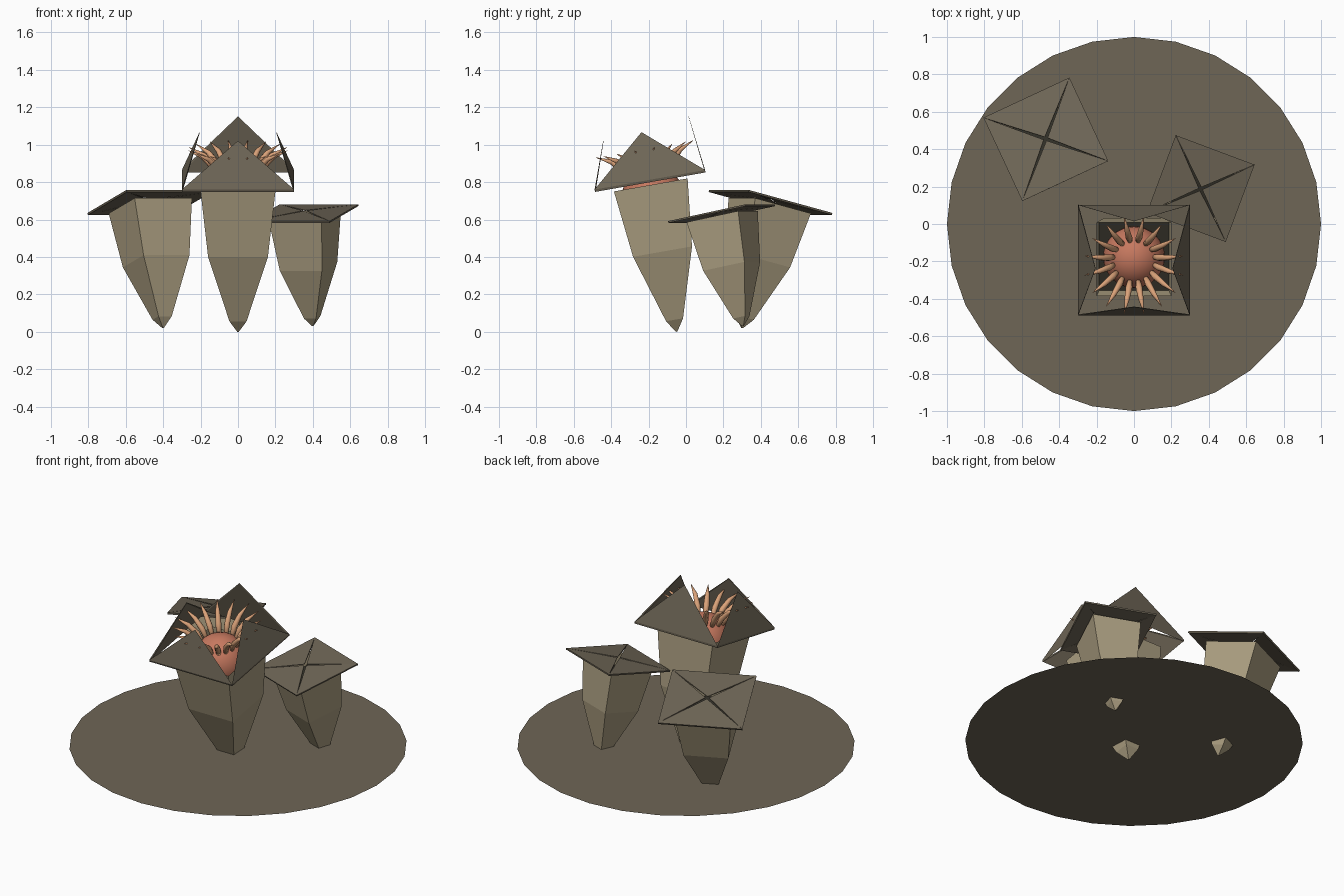
import bpy, bmesh, math
from mathutils import Matrix, Vector

cube = bpy.data.objects.get("Cube")
if cube:
    bpy.data.objects.remove(cube)


def material(name, colour):
    mat = bpy.data.materials.new(name)
    mat.use_nodes = True
    mat.diffuse_color = (*colour, 1)
    mat.node_tree.nodes["Principled BSDF"].inputs["Base Color"].default_value = (*colour, 1)
    return mat


SHELL = material("pale_shell", (0.41, 0.345, 0.22))
PLATE = material("grey_brown_plate", (0.157, 0.133, 0.094))
DARK = material("dark_hollow", (0.03, 0.028, 0.02))
FLESH = material("salmon_flesh", (0.57, 0.19, 0.115))
SPINE = material("tan_spine", (0.7, 0.36, 0.19))


def finish(bm, name, matrix, *mats, smooth=False):
    bmesh.ops.recalc_face_normals(bm, faces=bm.faces)
    mesh = bpy.data.meshes.new(name)
    bm.to_mesh(mesh)
    bm.free()
    for mat in mats:
        mesh.materials.append(mat)
    if smooth:
        mesh.shade_smooth()
    obj = bpy.data.objects.new(name, mesh)
    obj.matrix_world = matrix
    bpy.context.collection.objects.link(obj)


def loft(bm, rings, top_slot=0):
    """Skin a list of equal point rings and cap both ends."""
    loops = [[bm.verts.new(p) for p in ring] for ring in rings]
    n = len(loops[0])
    for a, b in zip(loops, loops[1:]):
        for i in range(n):
            j = (i + 1) % n
            bm.faces.new((a[i], a[j], b[j], b[i]))
    bm.faces.new(loops[0][::-1])
    bm.faces.new(loops[-1]).material_index = top_slot


def square(r, z):
    return [(x * r, y * r, z) for x, y in ((-1, -1), (1, -1), (1, 1), (-1, 1))]


def pod(side, frame):
    # four-sided tapering shell with a sunken dark floor
    bm = bmesh.new()
    profile = [(0.004, 0), (0.046, 0.065), (0.16, 0.435), (0.2, 0.797), (0.187, 0.7)]
    loft(bm, [square(r, z) for r, z in profile], top_slot=1)
    finish(bm, side + "_pod", frame, SHELL, DARK)


def petals(side, frame, angles, lengths):
    # thin triangular flaps with a low lip, hinged on the sides of a square
    half, hinge = 0.3, 0.825
    lip = Vector((0, 0.003, -0.013))
    for k, (angle, length) in enumerate(zip(angles, lengths)):
        t = math.radians(angle)
        up = Vector((0, math.sin(t), math.cos(t)))
        base = Vector((0, -half, hinge))
        across = Vector((half, 0, 0))
        outer = [base - across, base + across, base + up * length]
        inner = [outer[0] + lip, outer[1] + lip, outer[2] + lip * 0.3]
        bm = bmesh.new()
        loft(bm, [outer, inner])
        turn = Matrix.Rotation(k * math.pi / 2, 4, "Z")
        finish(bm, f"{side}_petal_{k + 1}", frame @ turn, PLATE)


def flesh_and_spines(frame):
    bm = bmesh.new()
    bmesh.ops.create_uvsphere(bm, u_segments=32, v_segments=16, radius=0.165)
    finish(bm, "flesh_bulb", frame @ Matrix.Translation((0, 0, 0.735)), FLESH, smooth=True)
    # ring of swollen spines that curl outward
    path = [(0.1, 0.83, 0.012), (0.135, 0.9, 0.018), (0.19, 0.955, 0.014), (0.268, 0.992, 0.001)]
    count, sides = 16, 8
    bm = bmesh.new()
    for s in range(count):
        turn = Matrix.Rotation((s + 0.5) * math.tau / count, 3, "Z")
        rings = []
        for r, z, w in path:
            ring = []
            for i in range(sides):
                a = i * math.tau / sides
                offset = Vector((-0.7 * math.sin(a), math.cos(a), 0.7 * math.sin(a))) * w
                ring.append(turn @ (Vector((r, 0, z)) + offset))
            rings.append(ring)
        loft(bm, rings)
    finish(bm, "spine_ring", frame, SPINE, smooth=True)


def plant_frame(tip, turn, lean, scale):
    return (Matrix.Translation(tip) @ Matrix.Rotation(math.radians(turn), 4, "Z")
            @ Matrix.Rotation(math.radians(lean), 4, "X") @ Matrix.Scale(scale, 4))


# ground disc
bm = bmesh.new()
bmesh.ops.create_circle(bm, cap_ends=True, segments=28, radius=1)
finish(bm, "ground_disc", Matrix.Translation((0, 0, 0.1)), PLATE)

# open pod in front, two closed pods behind
OPEN = ([20, 20, 7, 20], [0.265, 0.275, 0.3, 0.275])
CLOSED = ([87] * 4, [0.287] * 4)
plants = [
    ("front", (0, -0.05, 0), 0, 10, 1, OPEN),
    ("back_right", (-0.4, 0.3, 0.02), 25, -14, 0.845, CLOSED),
    ("back_left", (0.4, 0.305, 0.03), -20.5, 11.5, 0.75, CLOSED),
]
for side, tip, turn, lean, scale, pose in plants:
    frame = plant_frame(tip, turn, lean, scale)
    pod(side, frame)
    petals(side, frame, *pose)
    if pose is OPEN:
        flesh_and_spines(frame)
